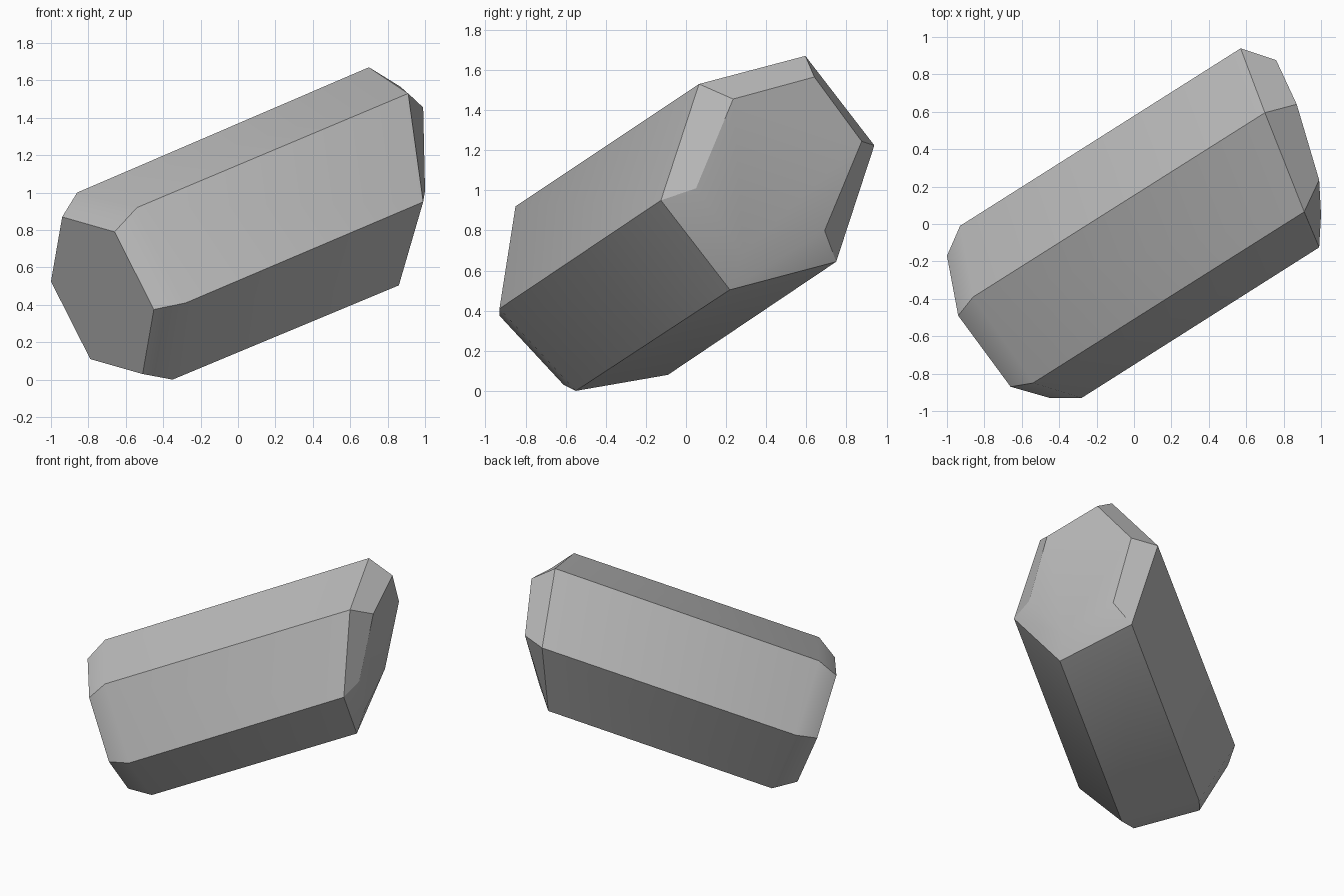
import bpy, bmesh
from mathutils import Vector

cube = bpy.data.objects.get("Cube")
if cube:
    bpy.data.objects.remove(cube, do_unlink=True)

# Stone colour
stone = bpy.data.materials.new("grey stone")
stone.use_nodes = True
grey = (0.5, 0.5, 0.5, 1)
stone.diffuse_color = grey
stone.node_tree.nodes["Principled BSDF"].inputs["Base Color"].default_value = grey


def hexagon(bm, centre, corners):
    """Six corners: three given ones and their reflections through the centre."""
    c = Vector(centre)
    half = [Vector(p) for p in corners]
    return [bm.verts.new(p) for p in half + [2 * c - p for p in half]]


# Rings along the tilted shaft: low cap, low shoulder, high shoulder, high cap
rings = [
    ((-.725, -.55, .45), [(-.94, -.49, .87), (-.66, -.87, .79), (-.45, -.93, .375)]),
    ((-.605, -.47, .50), [(-.86, -.39, 1.0), (-.54, -.85, .92), (-.28, -.93, .41)]),
    ((.78, .407, 1.087), [(.70, .595, 1.67), (.91, .065, 1.53), (.99, -.125, .95)]),
    ((.88, .463, 1.127), [(.87, .64, 1.565), (.99, .235, 1.455), (1.0, .05, 1.01)]),
]

# Crystal body: bridge the rings and close both ends
bm = bmesh.new()
loops = [hexagon(bm, *r) for r in rings]
for a, b in zip(loops, loops[1:]):
    for i in range(6):
        j = (i + 1) % 6
        bm.faces.new((a[i], a[j], b[j], b[i]))
bm.faces.new(loops[0])
bm.faces.new(loops[-1])
bmesh.ops.recalc_face_normals(bm, faces=bm.faces)

mesh = bpy.data.meshes.new("crystal_shard")
bm.to_mesh(mesh)
bm.free()
mesh.materials.append(stone)
shard = bpy.data.objects.new("crystal_shard", mesh)
bpy.context.collection.objects.link(shard)

# Soft shading across shallow bevels, sharp elsewhere
bpy.ops.object.select_all(action="DESELECT")
shard.select_set(True)
bpy.context.view_layer.objects.active = shard
bpy.ops.object.shade_smooth_by_angle(angle=0.5236)
